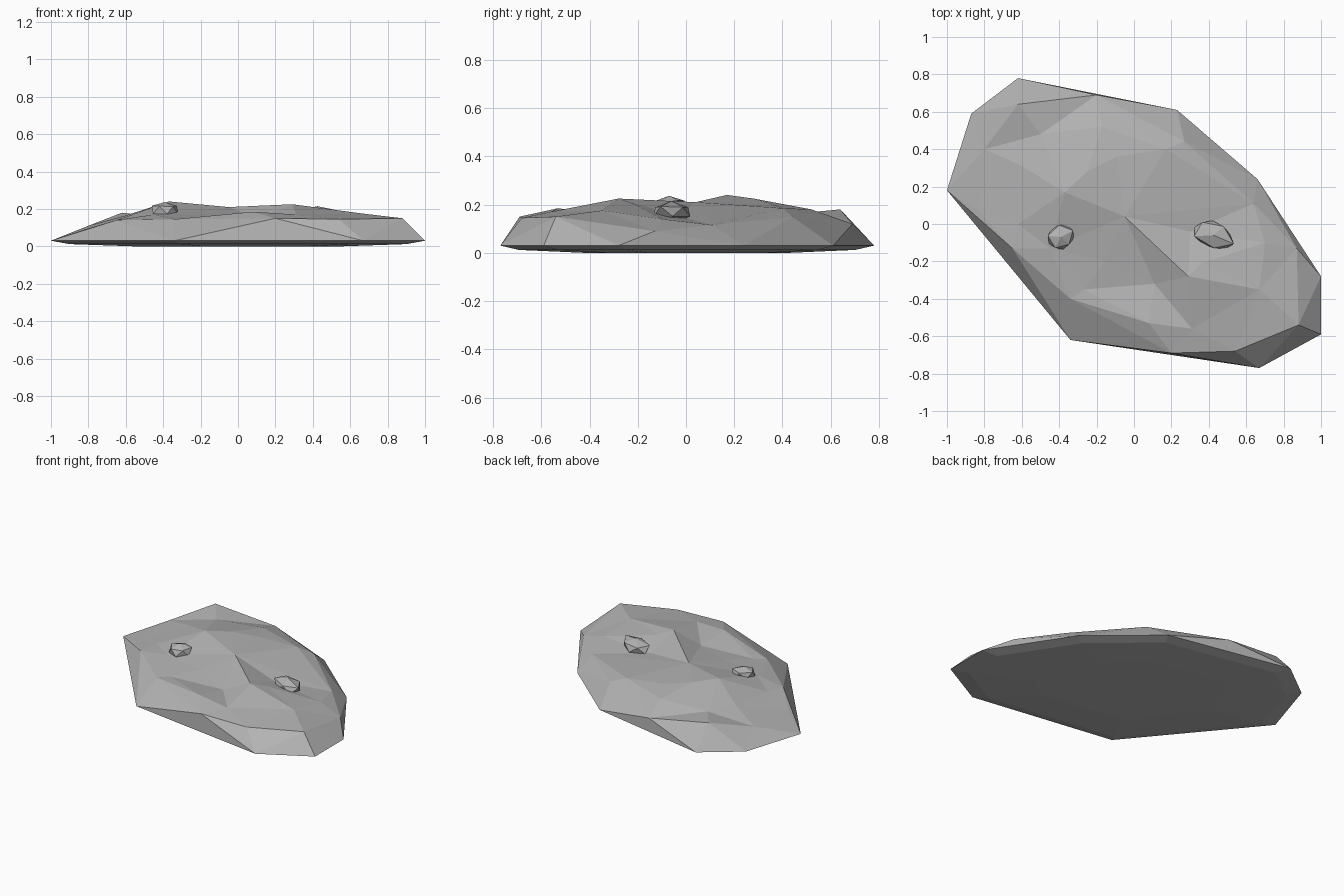
import bpy
import bmesh
import random
from mathutils import Vector
from mathutils.geometry import delaunay_2d_cdt

default_cube = bpy.data.objects.get("Cube")
if default_cube:
    bpy.data.objects.remove(default_cube, do_unlink=True)


def make_material(name, colour):
    material = bpy.data.materials.new(name)
    material.use_nodes = True
    material.diffuse_color = colour
    shader = material.node_tree.nodes["Principled BSDF"]
    shader.inputs["Base Color"].default_value = colour
    shader.inputs["Roughness"].default_value = 0.9
    return material


stone_grey = make_material("stone grey", (0.45, 0.45, 0.45, 1))


def add_object(name, bm, material):
    bmesh.ops.recalc_face_normals(bm, faces=bm.faces[:])
    mesh = bpy.data.meshes.new(name)
    bm.to_mesh(mesh)
    bm.free()
    mesh.materials.append(material)
    rock = bpy.data.objects.new(name, mesh)
    bpy.context.collection.objects.link(rock)
    return rock


# Widest outline of the slab, just above the ground
EDGE_HEIGHT = 0.03
outline = [Vector((x, y, EDGE_HEIGHT)) for x, y in (
    (-1, .18), (-.34, -.62), (.67, -.77), (1, -.59), (1, -.28),
    (.66, .24), (.23, .61), (-.62, .78), (-.87, .59))]

# Upper rim where the sloping sides meet the top
rim = [Vector(p) for p in (
    (-.82, .06, .09), (-.65, -.13, .14), (-.34, -.4, .145), (.2, -.69, .15),
    (.54, -.68, .145), (.88, -.54, .15), (.87, -.13, .09), (.64, .11, .115),
    (.27, .44, .15), (-.2, .69, .12), (-.62, .64, .18), (-.8, .4, .11))]

# Hub on the top, with ridges and valleys running out from it
hub = Vector((-.05, .04, .21))
spokes = [Vector(p) for p in (
    (.3, -.04, .155), (.29, -.28, .225), (.11, -.32, .15), (-.15, -.2, .17),
    (-.45, -.13, .17), (-.37, .17, .24), (-.25, .28, .225), (-.09, .36, .2))]

# Remaining bumps of the weathered surface
bumps = [Vector(p) for p in (
    (.31, -.56, .17), (.08, -.53, .185), (-.27, -.35, .15), (.36, -.21, .2),
    (.67, -.35, .175), (.7, -.1, .14), (.17, .4, .185), (-.17, .52, .18),
    (-.5, .48, .165), (-.6, .31, .165), (-.62, 0, .15))]


def loop_edges(start, count):
    return [(start + i, start + (i + 1) % count) for i in range(count)]


def build_slab():
    points = outline + rim + [hub] + spokes + bumps
    hub_index = len(outline) + len(rim)
    edges = loop_edges(0, len(outline)) + loop_edges(len(outline), len(rim))
    edges += [(hub_index, hub_index + 1 + i) for i in range(len(spokes))]
    edges.append((hub_index, len(outline) + rim.index(rim[7])))
    flat, _, faces, sources, _, _ = delaunay_2d_cdt(
        [p.xy for p in points], edges, [], 0, 1e-5)

    bm = bmesh.new()
    verts = []
    for position, source in zip(flat, sources):
        if source:
            height = points[source[0]].z
        else:
            height = min(points, key=lambda p: (p.xy - position).length).z
        verts.append(bm.verts.new((position.x, position.y, height)))
    for face in faces:
        bm.faces.new([verts[i] for i in face])

    # Shallow rounded underside
    bm.verts.ensure_lookup_table()
    boundary = [e for e in bm.edges if e.is_boundary]
    for scale, height in ((.9, .012), (.55, 0)):
        new = bmesh.ops.extrude_edge_only(bm, edges=boundary)["geom"]
        for v in (g for g in new if isinstance(g, bmesh.types.BMVert)):
            radius = 1 if scale == .9 else .9
            v.co.x *= scale / radius
            v.co.y *= scale / radius
            v.co.z = height
        boundary = [g for g in new
                    if isinstance(g, bmesh.types.BMEdge) and g.is_boundary]
    bmesh.ops.contextual_create(bm, geom=boundary)
    return add_object("rock_slab", bm, stone_grey)


# Small faceted stones resting on the slab
def build_stone(name, centre, half_size, turn, seed):
    rng = random.Random(seed)
    bm = bmesh.new()
    bmesh.ops.create_icosphere(bm, subdivisions=1, radius=1)
    for v in bm.verts:
        v.co *= rng.uniform(0.9, 1.1)
        v.co = Vector(a * b for a, b in zip(v.co, half_size))
    stone = add_object(name, bm, stone_grey)
    stone.location = centre
    stone.rotation_euler.z = turn
    return stone


build_slab()
build_stone("left_stone", (.425, -.06, .17), (.12, .08, .045), -.4, 3)
build_stone("right_stone", (-.39, -.07, .195), (.075, .07, .045), .5, 5)
